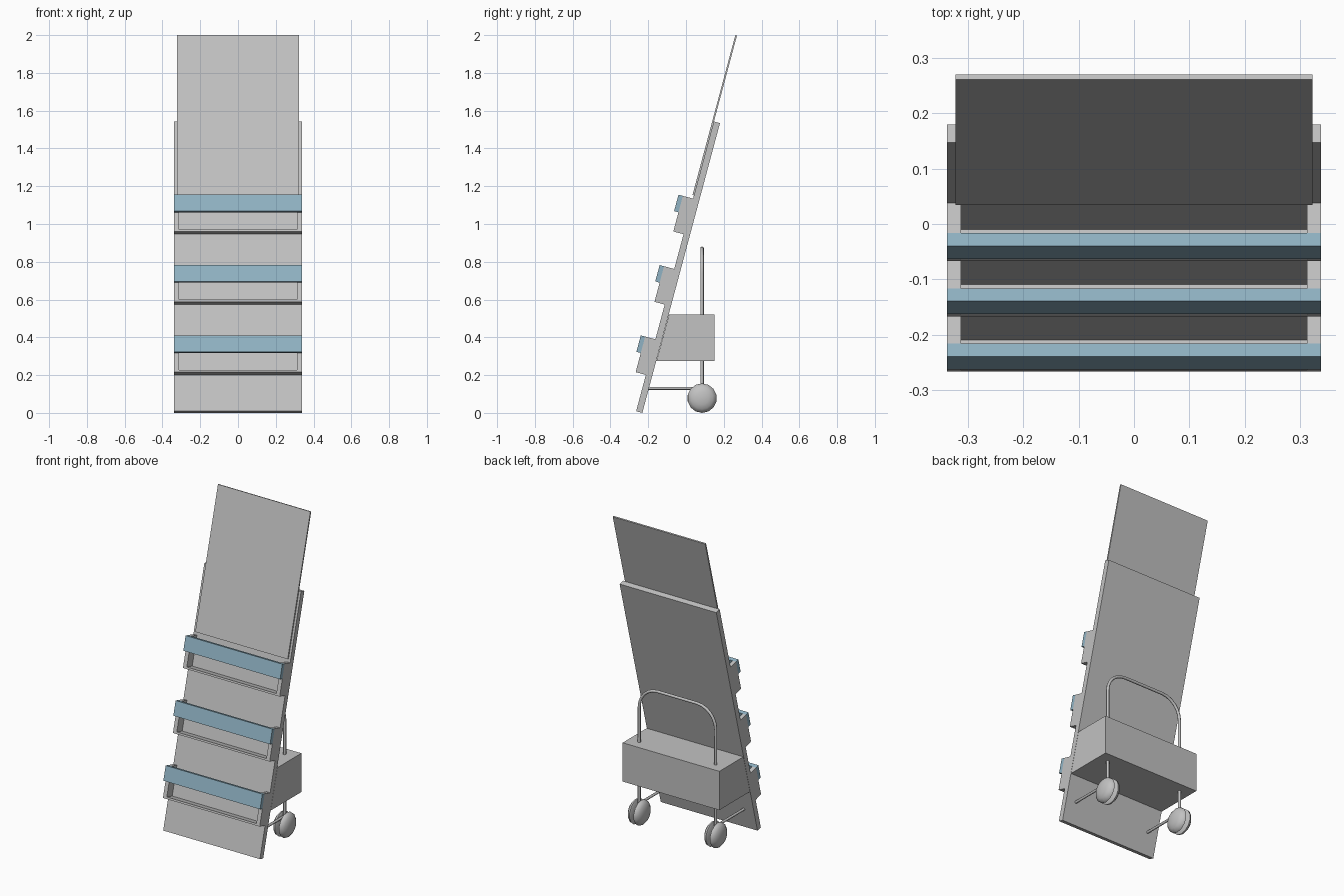
import bpy, bmesh, math
from mathutils import Matrix, Vector

if "Cube" in bpy.data.objects:
    bpy.data.objects.remove(bpy.data.objects["Cube"], do_unlink=True)


def make_material(name, color):
    mat = bpy.data.materials.new(name)
    mat.use_nodes = True
    mat.diffuse_color = color
    mat.node_tree.nodes["Principled BSDF"].inputs["Base Color"].default_value = color
    return mat


GREY = make_material("light grey", (0.54, 0.54, 0.54, 1))
BLUE = make_material("soft blue", (0.28, 0.45, 0.55, 1))

HALF = 0.338      # half width of the stand
WALL = 0.025
POST_X, POST_Y = 0.267, 0.085
TUBE = 0.009
# Leaning frame: local z runs up the board, local -y points out of its face
LEAN = Matrix.Translation((0, -0.264, 0.009)) @ Matrix.Rotation(math.radians(-15), 4, 'X')


def add_object(name, bm, mat, smooth=False):
    bmesh.ops.recalc_face_normals(bm, faces=bm.faces)
    mesh = bpy.data.meshes.new(name)
    bm.to_mesh(mesh)
    bm.free()
    obj = bpy.data.objects.new(name, mesh)
    bpy.context.collection.objects.link(obj)
    mesh.materials.append(mat)
    if smooth:
        bpy.ops.object.select_all(action='DESELECT')
        obj.select_set(True)
        bpy.context.view_layer.objects.active = obj
        bpy.ops.object.shade_smooth_by_angle(angle=math.radians(40))
    return obj


def leaning_box(name, xs, depth, height, mat):
    """Box on the leaning board: depth is out of the face, height along it."""
    lo = Vector((xs[0], -depth[1], height[0]))
    hi = Vector((xs[1], -depth[0], height[1]))
    bm = bmesh.new()
    bmesh.ops.create_cube(bm, size=1)
    for v in bm.verts:
        v.co = LEAN @ ((lo + hi) / 2 + v.co * (hi - lo))
    return add_object(name, bm, mat)


def tube(name, points, radius):
    curve = bpy.data.curves.new(name, 'CURVE')
    curve.dimensions = '3D'
    curve.bevel_depth = radius
    curve.bevel_resolution = 2
    curve.use_fill_caps = True
    spline = curve.splines.new('POLY')
    spline.points.add(len(points) - 1)
    for p, co in zip(spline.points, points):
        p.co = (*co, 1)
    obj = bpy.data.objects.new(name, curve)
    bpy.context.collection.objects.link(obj)
    curve.materials.append(GREY)
    bpy.ops.object.select_all(action='DESELECT')
    obj.select_set(True)
    bpy.context.view_layer.objects.active = obj
    bpy.ops.object.convert(target='MESH')
    bpy.ops.object.shade_smooth_by_angle(angle=math.radians(50))


def lathe_x(name, profile, center, steps):
    """Spin an (x, radius) profile about the x axis."""
    bm = bmesh.new()
    verts = [bm.verts.new((x, 0, r)) for x, r in profile]
    edges = [bm.edges.new(pair) for pair in zip(verts, verts[1:])]
    bmesh.ops.spin(bm, geom=verts + edges, cent=(0, 0, 0), axis=(1, 0, 0),
                   angle=math.tau, steps=steps)
    bmesh.ops.remove_doubles(bm, verts=bm.verts, dist=0.0005)
    bmesh.ops.translate(bm, verts=bm.verts, vec=center)
    add_object(name, bm, GREY, smooth=True)


# Main board and raised header panel
leaning_box("back_board", (-HALF, HALF), (-0.034, 0), (0, 1.588), GREY)
leaning_box("header_panel", (-0.323, 0.323), (-0.001, 0.008), (1.183, 2.059), GREY)

# Three open pockets, each with a blue front rail
for i in range(3):
    base = 0.199 + i * 0.3855
    top = base + 0.195
    leaning_box(f"pocket_{i + 1}_shelf", (-HALF, HALF), (0, 0.056), (base, base + 0.012), GREY)
    for side, sign in (("left", 1), ("right", -1)):
        xs = sorted((sign * HALF, sign * (HALF - WALL)))
        leaning_box(f"pocket_{i + 1}_{side}_wall", xs, (0, 0.056), (base, top), GREY)
    leaning_box(f"pocket_{i + 1}_rail", (-HALF, HALF), (0.056, 0.08), (top - 0.09, top), BLUE)

# Storage box whose front follows the slope of the board
bm = bmesh.new()
outline = [(-0.09, 0.52), (0.15, 0.52), (0.15, 0.275), (-0.156, 0.275)]
face = bm.faces.new([bm.verts.new((-HALF, y, z)) for y, z in outline])
moved = bmesh.ops.extrude_face_region(bm, geom=[face])["geom"]
bmesh.ops.translate(bm, vec=(2 * HALF, 0, 0),
                    verts=[g for g in moved if isinstance(g, bmesh.types.BMVert)])
add_object("storage_box", bm, GREY)

# Handle hoop, bent at both corners
BEND, TOP = 0.13, 0.872
arc = []
for k in range(7):
    a = math.pi / 2 * k / 6
    arc.append((POST_X - BEND + BEND * math.cos(a), TOP - BEND + BEND * math.sin(a)))
half = [(POST_X, 0.5)] + arc
hoop = half + [(-x, z) for x, z in reversed(half)]
tube("handle", [(x, POST_Y, z) for x, z in hoop], TUBE)

# Caster posts, braces and twin wheels
wheel = [(0.008, 0), (0.008, 0.066), (0.014, 0.078), (0.026, 0.075),
         (0.040, 0.058), (0.048, 0.034), (0.051, 0)]
for side, sign in (("left", 1), ("right", -1)):
    x = sign * POST_X
    tube(f"{side}_caster_post", [(x, POST_Y, 0.08), (x, POST_Y, 0.3)], TUBE)
    tube(f"{side}_brace", [(x, -0.205, 0.13), (x, POST_Y, 0.13)], 0.008)
    tube(f"{side}_axle", [(x - 0.02, POST_Y, 0.078), (x + 0.02, POST_Y, 0.078)], 0.012)
    for part, flip in (("outer", sign), ("inner", -sign)):
        lathe_x(f"{side}_{part}_wheel", [(flip * px, r) for px, r in wheel],
                (x, POST_Y, 0.078), 14)
